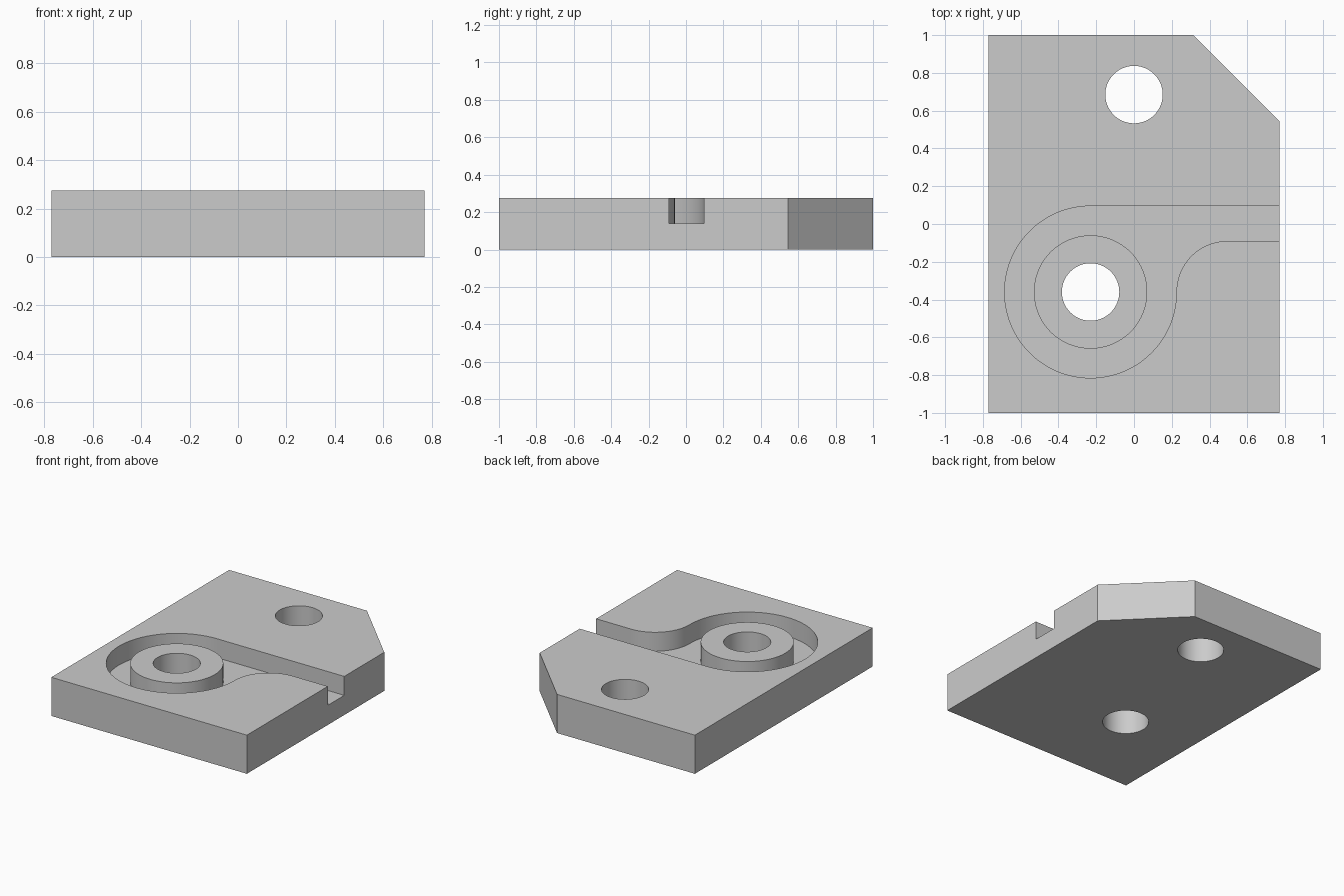
import bpy, bmesh
from math import cos, sin, radians

cube = bpy.data.objects.get("Cube")
if cube:
    bpy.data.objects.remove(cube, do_unlink=True)

HALF_X, HALF_Y, TOP, FLOOR = 0.77, 1.0, 0.275, 0.14
BOSS = (-0.23, -0.36)

grey = bpy.data.materials.new("plain grey")
grey.use_nodes = True
colour = (0.6, 0.6, 0.6, 1)
grey.diffuse_color = colour
grey.node_tree.nodes["Principled BSDF"].inputs["Base Color"].default_value = colour


def arc(centre, radius, start, end, steps):
    angles = [radians(start + (end - start) * i / steps) for i in range(steps + 1)]
    return [(centre[0] + radius * cos(a), centre[1] + radius * sin(a)) for a in angles]


def circle(centre, radius, steps=96):
    return arc(centre, radius, 0, 360, steps)[:-1]


def prism(name, outline, low, high):
    """Extrude a flat outline between two heights."""
    bm = bmesh.new()
    face = bm.faces.new([bm.verts.new((x, y, low)) for x, y in outline])
    new = bmesh.ops.extrude_face_region(bm, geom=[face])["geom"]
    for v in new:
        if isinstance(v, bmesh.types.BMVert):
            v.co.z = high
    bmesh.ops.recalc_face_normals(bm, faces=bm.faces)
    mesh = bpy.data.meshes.new(name)
    bm.to_mesh(mesh)
    bm.free()
    mesh.materials.append(grey)
    obj = bpy.data.objects.new(name, mesh)
    bpy.context.collection.objects.link(obj)
    return obj


def combine(target, tool, operation):
    """Apply a boolean and discard the tool."""
    tool.hide_render = True
    bpy.context.view_layer.objects.active = target
    mod = target.modifiers.new(operation, 'BOOLEAN')
    mod.operation, mod.solver, mod.object = operation, 'EXACT', tool
    bpy.ops.object.modifier_apply(modifier=mod.name)
    bpy.data.objects.remove(tool, do_unlink=True)


# Plate with one chamfered corner
plate = prism("plate", [(-HALF_X, -HALF_Y), (HALF_X, -HALF_Y), (HALF_X, 0.545),
                        (0.315, HALF_Y), (-HALF_X, HALF_Y)], 0, TOP)

# Round pocket running out to the side through a filleted channel
pocket = [(1, -0.09)]
pocket += arc((0.495, BOSS[1]), 0.27, 90, 180, 24)
pocket += arc(BOSS, 0.455, 0, -270, 90)[1:]
pocket += [(1, 0.095)]
combine(plate, prism("pocket_cutter", pocket, FLOOR, 0.5), 'DIFFERENCE')

# Boss standing in the pocket, level with the plate top
combine(plate, prism("boss", circle(BOSS, 0.30), 0.07, TOP), 'UNION')

# Through holes in the boss and near the back edge
for centre in (BOSS, (0, 0.685)):
    combine(plate, prism("hole_cutter", circle(centre, 0.152), -0.2, 0.5), 'DIFFERENCE')

bpy.ops.object.select_all(action='DESELECT')
plate.select_set(True)
bpy.context.view_layer.objects.active = plate
bpy.ops.object.shade_smooth_by_angle(angle=radians(30))
